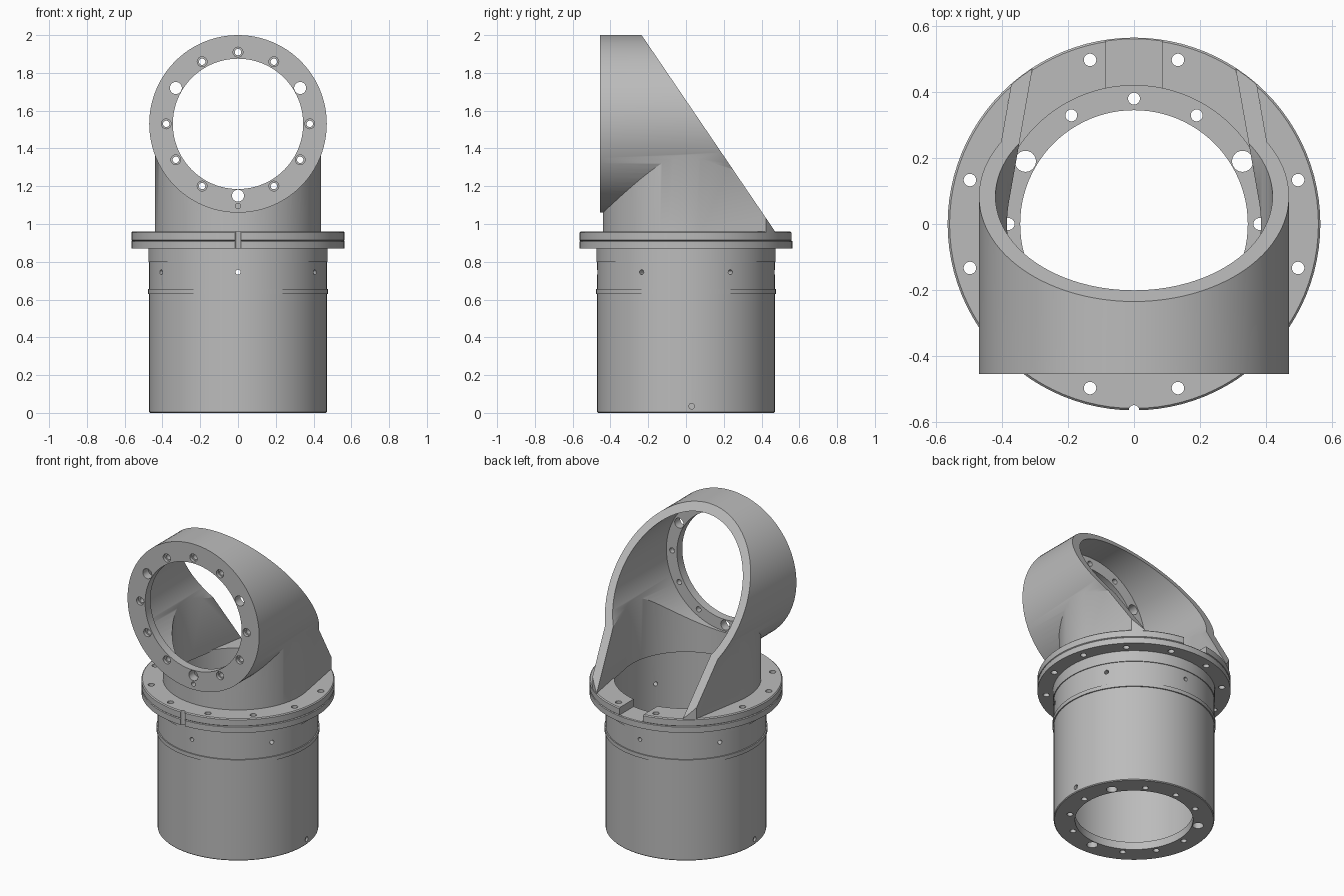
import bpy, bmesh
from math import sin, cos, radians, pi
from mathutils import Vector, Matrix

cube = bpy.data.objects.get("Cube")
if cube:
    bpy.data.objects.remove(cube, do_unlink=True)

SEG = 96
AXIS_Z = 1.53   # height of the side port axis

grey = bpy.data.materials.new("machined_grey")
grey.use_nodes = True
grey.diffuse_color = (0.5, 0.5, 0.5, 1)
grey.node_tree.nodes["Principled BSDF"].inputs["Base Color"].default_value = (0.5, 0.5, 0.5, 1)


def make(name, bm):
    bmesh.ops.recalc_face_normals(bm, faces=bm.faces)
    mesh = bpy.data.meshes.new(name)
    bm.to_mesh(mesh)
    bm.free()
    mesh.materials.append(grey)
    obj = bpy.data.objects.new(name, mesh)
    bpy.context.collection.objects.link(obj)
    return obj


def rods(name, items, seg=24):
    """One mesh holding a cylinder for each (start, end, radius)."""
    bm = bmesh.new()
    for a, b, r in items:
        a, b = Vector(a), Vector(b)
        turn = (b - a).to_track_quat('Z', 'Y').to_matrix().to_4x4()
        bmesh.ops.create_cone(bm, cap_ends=True, segments=seg, radius1=r, radius2=r,
                              depth=(b - a).length, matrix=Matrix.Translation((a + b) / 2) @ turn)
    return make(name, bm)


def block(name, size, matrix):
    bm = bmesh.new()
    bmesh.ops.create_cube(bm, size=1, matrix=matrix @ Matrix.Diagonal((*size, 1)))
    return make(name, bm)


def lathe(name, profile):
    """Closed (radius, height) outline turned about z."""
    bm = bmesh.new()
    rings = [[bm.verts.new((r * cos(2 * pi * i / SEG), r * sin(2 * pi * i / SEG), z))
              for r, z in profile] for i in range(SEG)]
    n = len(profile)
    for i in range(SEG):
        p, q = rings[i], rings[(i + 1) % SEG]
        for j in range(n):
            k = (j + 1) % n
            bm.faces.new((p[j], q[j], q[k], p[k]))
    return make(name, bm)


def horseshoe(name, r, z0, z1, back):
    """Round front with straight sides leaving at a tangent and running to the back."""
    lean = radians(10)
    pts = [(r * cos(t), r * sin(t)) for t in
           [lean - (pi + 2 * lean) * i / 64 for i in range(65)]]
    x = r * cos(lean) - (back - r * sin(lean)) * sin(lean) / cos(lean)
    pts = [(x, back)] + pts + [(-x, back)]
    bm = bmesh.new()
    base = bm.faces.new([bm.verts.new((px, py, z0)) for px, py in pts])
    top = bmesh.ops.extrude_face_region(bm, geom=[base])["geom"]
    bmesh.ops.translate(bm, vec=(0, 0, z1 - z0),
                        verts=[v for v in top if isinstance(v, bmesh.types.BMVert)])
    return make(name, bm)


def combine(obj, tool, operation='DIFFERENCE'):
    mod = obj.modifiers.new("cut", 'BOOLEAN')
    mod.operation, mod.solver, mod.object = operation, 'EXACT', tool
    bpy.context.view_layer.objects.active = obj
    bpy.ops.object.modifier_apply(modifier=mod.name)
    bpy.data.objects.remove(tool, do_unlink=True)


def polar(r, degrees):
    return r * cos(radians(degrees)), r * sin(radians(degrees))


bolt_circle = [(*polar(0.38, a), a % 120 == 30) for a in range(0, 360, 30)]

# Lower barrel with bottom lip, raised band and collar
barrel = lathe("lower_barrel", [
    (0.345, 0), (0.465, 0), (0.47, 0.005), (0.47, 0.63), (0.477, 0.63), (0.477, 0.655),
    (0.47, 0.655), (0.47, 0.80), (0.475, 0.80), (0.475, 0.87), (0.42, 0.87),
    (0.42, 0.05), (0.345, 0.05)])
holes = [((x, y, -0.1), (x, y, 0.1), 0.032 if big else 0.018) for x, y, big in bolt_circle]
for a in range(30, 390, 60):
    holes.append(((*polar(0.3, a), 0.745), (*polar(0.6, a), 0.745), 0.013))
combine(barrel, rods("barrel_holes", holes))
pins = [((s * 0.455, s * 0.03, 0.035), (s * 0.6, s * 0.03, 0.035), 0.015) for s in (1, -1)]
combine(barrel, rods("pin_holes", pins))

# Flange with a parting groove, bolt holes, front notch and rear recess
flange = lathe("flange", [
    (0.42, 0.87), (0.565, 0.87), (0.565, 0.907), (0.56, 0.911), (0.565, 0.915),
    (0.565, 0.954), (0.559, 0.96), (0.42, 0.96)])
holes = [((*polar(0.515, a), 0.8), (*polar(0.515, a), 1.1), 0.019) for a in range(15, 375, 30)]
holes.append(((0, -0.565, 0.8), (0, -0.565, 1.1), 0.016))
combine(flange, rods("flange_holes", holes))
combine(flange, block("rear_recess", (0.17, 0.3, 0.2), Matrix.Translation((0, 0.53, 1.012))))

# Upper housing: horseshoe wall joined to the side port, sliced at a slant
housing = horseshoe("upper_housing", 0.44, 0.95, AXIS_Z, 0.62)
combine(housing, rods("rim_limit", [((0, 0, 0.5), (0, 0, 1.8), 0.563)], SEG), 'INTERSECT')
combine(housing, rods("port_tube", [((0, -0.455, AXIS_Z), (0, 0.7, AXIS_Z), 0.47)], SEG), 'UNION')
normal = Vector((0, 1.03, 0.70)).normalized()
slant = (Matrix.Translation(Vector((0, -0.235, 2)) + normal * 2)
         @ normal.to_track_quat('Z', 'Y').to_matrix().to_4x4())
combine(housing, block("slant_cut", (4, 4, 4), slant))
combine(housing, horseshoe("wall_hollow", 0.385, 0.9, 1.5, 0.8))
combine(housing, rods("port_bore", [((0, -0.40, AXIS_Z), (0, 0.9, AXIS_Z), 0.42)], SEG))
combine(housing, rods("port_mouth", [((0, -0.6, AXIS_Z), (0, -0.3, AXIS_Z), 0.345)], SEG))

# Port bolt holes, with shallow counterbores on the small ones
holes = [((x, -0.6, AXIS_Z + z), (x, -0.3, AXIS_Z + z), 0.032 if big else 0.017)
         for x, z, big in bolt_circle]
holes.append(((0, -0.6, 1.095), (0, -0.42, 1.095), 0.014))
combine(housing, rods("port_holes", holes))
combine(housing, rods("counterbores", [((x, -0.6, AXIS_Z + z), (x, -0.435, AXIS_Z + z), 0.026)
                                       for x, z, big in bolt_circle if not big]))

# Smooth shading with sharp edges kept
bpy.ops.object.select_all(action='DESELECT')
for part in (barrel, flange, housing):
    part.select_set(True)
bpy.context.view_layer.objects.active = housing
bpy.ops.object.shade_smooth_by_angle(angle=radians(30))
